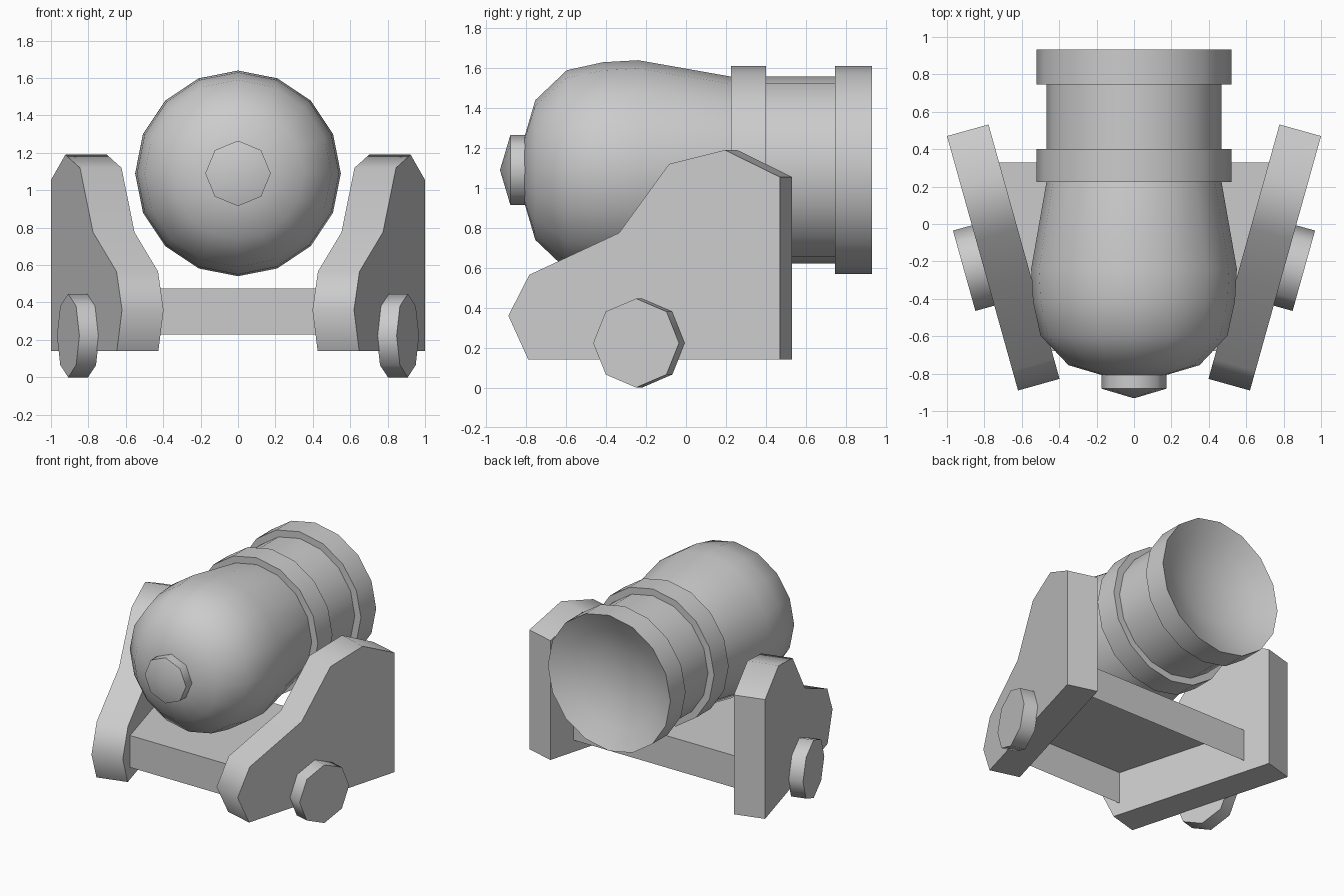
import bpy, bmesh, math
from mathutils import Vector

if "Cube" in bpy.data.objects:
    bpy.data.objects.remove(bpy.data.objects["Cube"])

SMOOTH = math.radians(56)
AXIS_Z = 1.09                         # height of the barrel axis
SLOPE = 0.2794                        # outward splay of the cheeks (dx per dy)
INWARD = Vector((-0.222, 0.062, 0))   # cheek thickness

metal = bpy.data.materials.new("plain_grey")
metal.diffuse_color = (0.6, 0.6, 0.6, 1)
metal.use_nodes = True
metal.node_tree.nodes["Principled BSDF"].inputs["Base Color"].default_value = metal.diffuse_color


def finish(name, bm, recalc=True):
    bmesh.ops.remove_doubles(bm, verts=bm.verts, dist=1e-5)
    if recalc:
        bmesh.ops.recalc_face_normals(bm, faces=bm.faces)
    mesh = bpy.data.meshes.new(name)
    bm.to_mesh(mesh)
    bm.free()
    mesh.materials.append(metal)
    obj = bpy.data.objects.new(name, mesh)
    bpy.context.collection.objects.link(obj)
    bpy.ops.object.select_all(action='DESELECT')
    obj.select_set(True)
    bpy.context.view_layer.objects.active = obj
    bpy.ops.object.shade_smooth_by_angle(angle=SMOOTH)
    return obj


def revolve(name, profile, sides):
    """Spin (y, radius) points about the barrel axis."""
    bm = bmesh.new()
    verts = [bm.verts.new((0, y, AXIS_Z + r)) for y, r in profile]
    edges = [bm.edges.new(pair) for pair in zip(verts, verts[1:])]
    bmesh.ops.spin(bm, geom=verts + edges, cent=(0, 0, AXIS_Z), axis=(0, 1, 0),
                   angle=math.tau, steps=sides, use_merge=True)
    return finish(name, bm)


def prism(name, points, offset):
    """Extrude a closed outline along an offset."""
    bm = bmesh.new()
    face = bm.faces.new([bm.verts.new(p) for p in points])
    ext = bmesh.ops.extrude_face_region(bm, geom=[face], use_keep_orig=True)
    moved = [g for g in ext["geom"] if isinstance(g, bmesh.types.BMVert)]
    bmesh.ops.translate(bm, verts=moved, vec=offset)
    return finish(name, bm)


# Barrel: rounded breech, neck, two bands and a dished muzzle
revolve("barrel", [
    (-0.82, 0), (-0.808, 0.17), (-0.755, 0.35), (-0.597, 0.50), (-0.415, 0.54),
    (-0.24, 0.55), (0.225, 0.468), (0.225, 0.52), (0.402, 0.52), (0.402, 0.468),
    (0.747, 0.468), (0.747, 0.52), (0.932, 0.52),
    (0.86, 0.38), (0.80, 0.21), (0.78, 0)], 16)

# Knob on the breech
revolve("breech_knob", [(-0.78, 0), (-0.78, 0.175), (-0.88, 0.175), (-0.932, 0)], 8)

# Side cheeks and wheels, mirrored left and right
outline = [(-0.89, 0.36), (-0.79, 0.14), (0.47, 0.14), (0.47, 1.055),
           (0.195, 1.19), (-0.085, 1.12), (-0.335, 0.775), (-0.785, 0.565)]
along = Vector((SLOPE, 1, 0)).normalized()
hub = Vector((0.908, -0.25, 0.223))
for side, s in (("right", 1), ("left", -1)):
    flip = lambda p: Vector((s * p[0], p[1], p[2]))
    prism(side + "_cheek",
          [flip((0.62 + (y + 0.89) * SLOPE, y, z)) for y, z in outline], flip(INWARD))
    rim = [hub + along * 0.223 * math.cos(k * math.pi / 4)
           + Vector((0, 0, 0.223 * math.sin(k * math.pi / 4))) for k in range(8)]
    prism(side + "_wheel", [flip(p) for p in rim], flip(INWARD * 0.48))

# Bed between the cheeks: top plate with front and back walls, open below
bm = bmesh.new()
section = [(-0.68, 0.44, 0.23), (-0.68, 0.44, 0.475), (0.33, 0.725, 0.475), (0.33, 0.725, 0.23)]
rows = [[bm.verts.new((s * x, y, z)) for s in (-1, 1)] for y, x, z in section]
for a, b in zip(rows, rows[1:]):
    bm.faces.new((a[0], a[1], b[1], b[0]))
finish("bed", bm, recalc=False)
